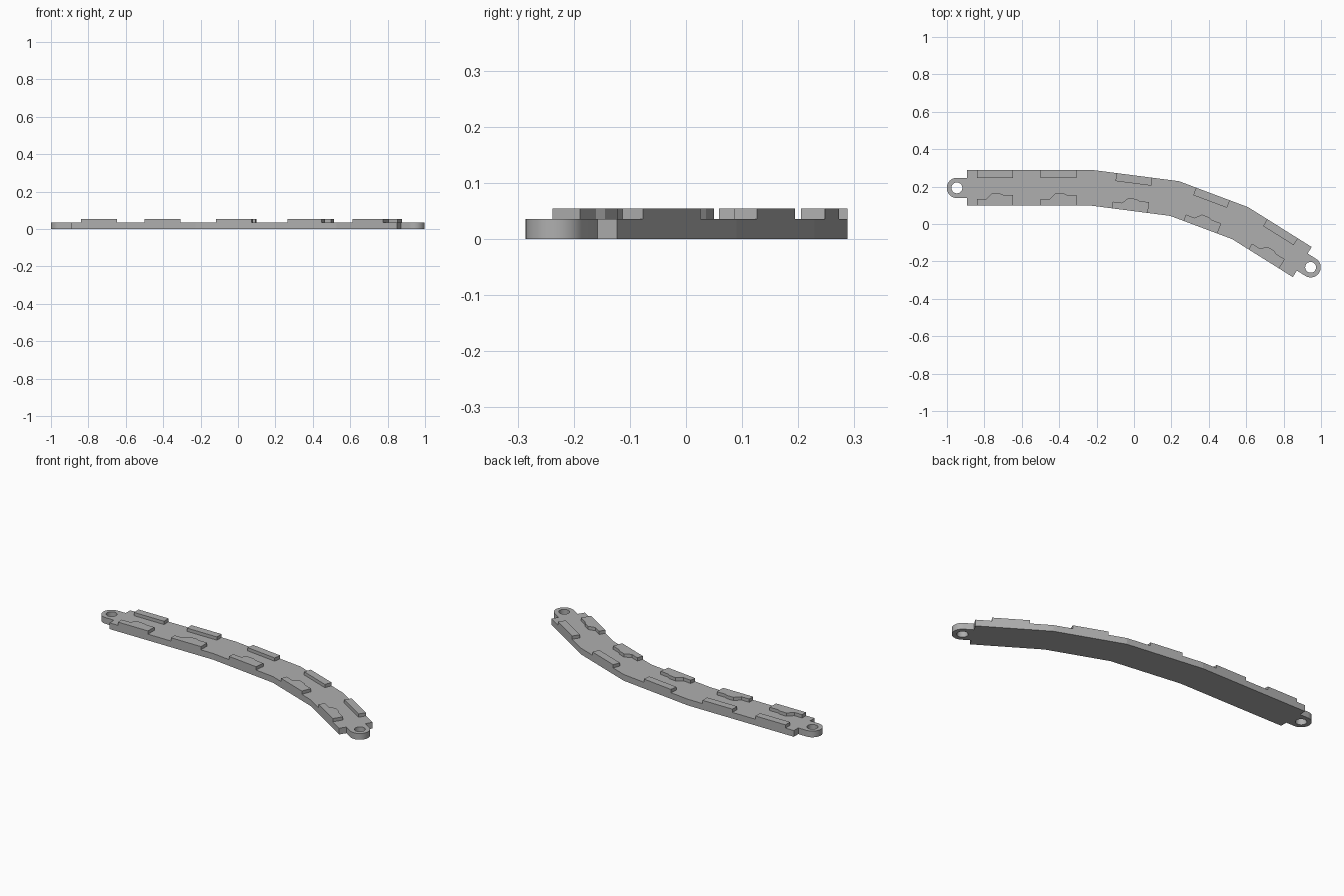
import bpy, bmesh
from math import pi, cos, sin, radians
from mathutils import Vector

if "Cube" in bpy.data.objects:
    bpy.data.objects.remove(bpy.data.objects["Cube"], do_unlink=True)

THICK, RAIL_TOP, WIDTH = 0.036, 0.055, 0.19
TAB_R, TAB_OUT, HOLE_R = 0.054, 0.053, 0.029

grey = bpy.data.materials.new("plain grey")
grey.use_nodes = True
grey.diffuse_color = (0.43, 0.43, 0.43, 1)
grey.node_tree.nodes["Principled BSDF"].inputs["Base Color"].default_value = grey.diffuse_color


def solid(name, loops, z0, z1):
    """Extrude closed outlines (outer edge first, then holes) from z0 to z1."""
    curve = bpy.data.curves.new(name, "CURVE")
    curve.dimensions = "2D"
    curve.fill_mode = "BOTH"
    curve.extrude = (z1 - z0) / 2
    for loop in loops:
        spline = curve.splines.new("POLY")
        spline.points.add(len(loop) - 1)
        for point, p in zip(spline.points, loop):
            point.co = (p.x, p.y, 0, 1)
        spline.use_cyclic_u = True
    obj = bpy.data.objects.new(name, curve)
    bpy.context.collection.objects.link(obj)
    bpy.ops.object.select_all(action="DESELECT")
    obj.select_set(True)
    bpy.context.view_layer.objects.active = obj
    bpy.ops.object.convert(target="MESH")
    obj = bpy.context.view_layer.objects.active
    bm = bmesh.new()
    bm.from_mesh(obj.data)
    bmesh.ops.remove_doubles(bm, verts=bm.verts, dist=0.0001)
    bmesh.ops.translate(bm, verts=bm.verts, vec=(0, 0, (z0 + z1) / 2))
    bmesh.ops.recalc_face_normals(bm, faces=bm.faces)
    bm.to_mesh(obj.data)
    bm.free()
    obj.data.materials.clear()
    obj.data.materials.append(grey)
    bpy.ops.object.shade_smooth_by_angle(angle=radians(6.5))
    return obj


def arc(centre, radius, start, sweep, steps):
    return [centre + radius * Vector((cos(start + sweep * i / steps), sin(start + sweep * i / steps)))
            for i in range(steps + 1)]


# Bent plate: back edge points, then the front edge offset by the width
back = [Vector(p) for p in ((-0.894, 0.288), (-0.215, 0.288), (0.24, 0.229), (0.61, 0.09), (0.95, -0.123))]
dirs = [(b - a).normalized() for a, b in zip(back, back[1:])]
front = []
for i, p in enumerate(back):
    d0, d1 = dirs[max(i - 1, 0)], dirs[min(i, len(dirs) - 1)]
    mid = (d0 + d1).normalized()
    front.append(p + Vector((mid.y, -mid.x)) * WIDTH / mid.dot(d0))


def end_tab(a, b, out):
    """Rounded tab between end corners a and b, and its pin hole."""
    middle, side = (a + b) / 2, (b - a).normalized()
    centre = middle + out * TAB_OUT
    start = Vector((-side.x, -side.y))
    angle = Vector((1, 0)).angle_signed(start)
    outline = [middle - side * TAB_R] + arc(centre, TAB_R, -angle, -pi, 32) + [middle + side * TAB_R]
    return outline, arc(centre, HOLE_R, 0, 2 * pi, 64)[:-1]


right_tab, right_hole = end_tab(back[-1], front[-1], dirs[-1])
left_tab, left_hole = end_tab(front[0], back[0], -dirs[0])
solid("bent_plate", [back + right_tab + front[::-1] + left_tab, left_hole, right_hole], 0, THICK)

# Raised rails in pairs: segment index and x of the front rail's start
LENGTH = 0.193
plain_rail = [(0, 0), (LENGTH, 0), (LENGTH, -0.043), (0, -0.043)]
humped_rail = [(0, 0), (LENGTH, 0), (LENGTH, 0.058), (0.14, 0.058), (0.122, 0.066),
               (0.08, 0.066), (0.05, 0.036), (0, 0.036)]
for n, (seg, x) in enumerate([(0, -0.84), (0, -0.5), (1, -0.118), (2, 0.265), (3, 0.612)], 1):
    along = dirs[seg]
    across = Vector((-along.y, along.x))
    start = front[seg] + along * ((x - front[seg].x) / along.x)
    for name, shape, origin in (("front_rail", humped_rail, start),
                                ("back_rail", plain_rail, start + across * WIDTH)):
        solid(f"{name}_{n}", [[origin + along * u + across * v for u, v in shape]], THICK, RAIL_TOP)
